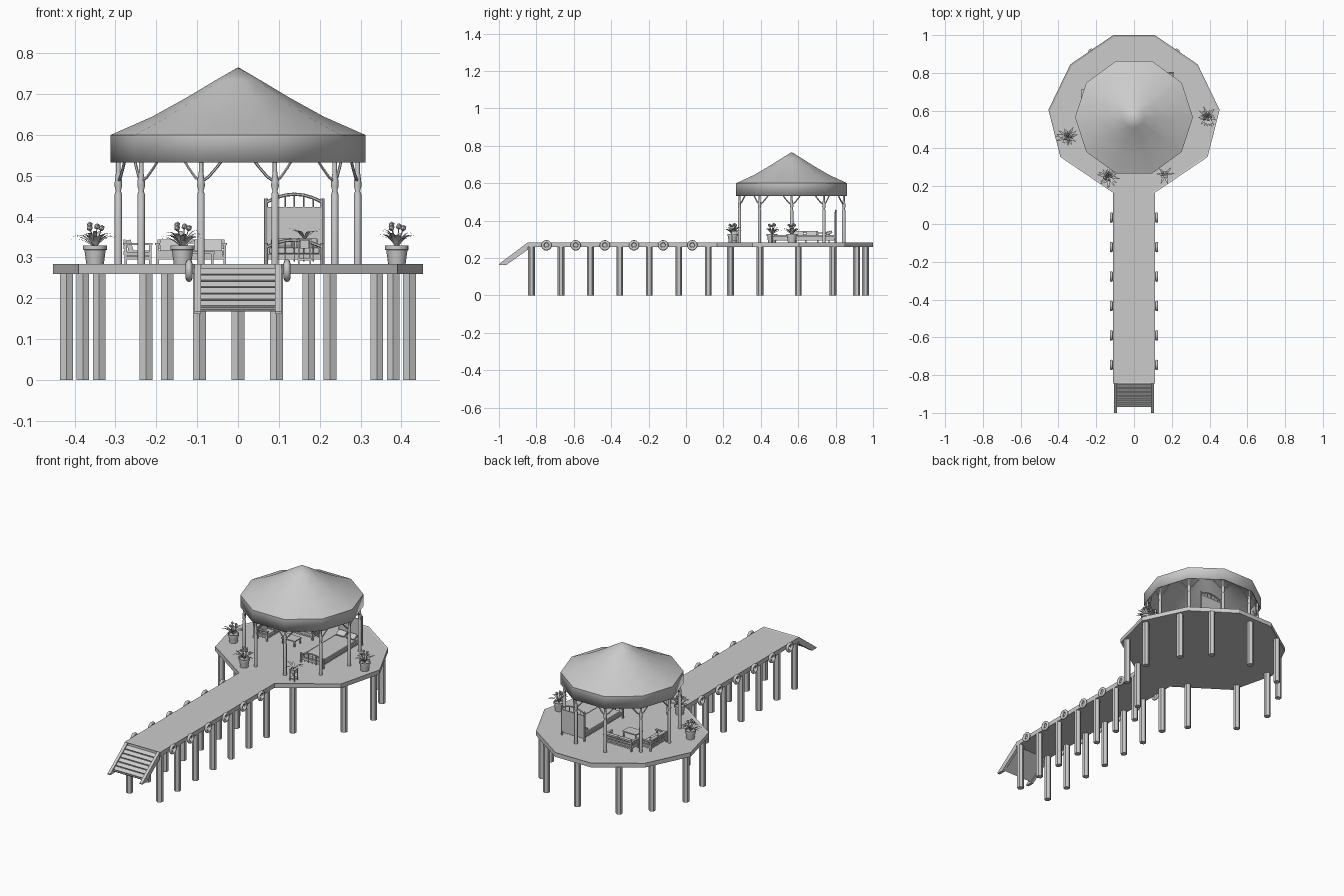
import bpy, bmesh, math, random
from mathutils import Vector, Matrix

random.seed(4)
if "Cube" in bpy.data.objects:
    bpy.data.objects.remove(bpy.data.objects["Cube"])

grey = bpy.data.materials.new("plain_grey")
grey.use_nodes = True
COLOUR = (0.6, 0.6, 0.6, 1)
grey.diffuse_color = COLOUR
grey.node_tree.nodes["Principled BSDF"].inputs["Base Color"].default_value = COLOUR

DECK = 0.281
CY = 0.565  # centre of the round platform


def finish(name, bm, smooth=None):
    bmesh.ops.recalc_face_normals(bm, faces=bm.faces)
    mesh = bpy.data.meshes.new(name)
    bm.to_mesh(mesh)
    bm.free()
    mesh.materials.append(grey)
    ob = bpy.data.objects.new(name, mesh)
    bpy.context.collection.objects.link(ob)
    if smooth:
        bpy.ops.object.select_all(action="DESELECT")
        ob.select_set(True)
        bpy.context.view_layer.objects.active = ob
        bpy.ops.object.shade_smooth_by_angle(angle=math.radians(smooth))
    return ob


def box(bm, centre, size, rot=Matrix()):
    m = Matrix.Translation(centre) @ rot @ Matrix.Diagonal((*size, 1))
    bmesh.ops.create_cube(bm, size=1, matrix=m)


def rod(bm, a, b, r, sides=6):
    a, b = Vector(a), Vector(b)
    turn = (b - a).to_track_quat("Z", "Y").to_matrix().to_4x4()
    bmesh.ops.create_cone(bm, cap_ends=True, segments=sides, radius1=r, radius2=r,
                          depth=(b - a).length, matrix=Matrix.Translation((a + b) / 2) @ turn)


def lathe(bm, profile, sides, x=0, y=0, close=True):
    rings = []
    for r, z in profile:
        angles = [math.tau * i / sides for i in range(sides)]
        rings.append([bm.verts.new((x + r * math.cos(t), y + r * math.sin(t), z)) for t in angles])
    for low, high in zip(rings, rings[1:]):
        for i in range(sides):
            j = (i + 1) % sides
            bm.faces.new((low[i], low[j], high[j], high[i]))
    if close:
        bm.faces.new(rings[0])
        bm.faces.new(rings[-1])


def prism(bm, points, vector):
    face = bm.faces.new([bm.verts.new(p) for p in points])
    out = bmesh.ops.extrude_face_region(bm, geom=[face])
    verts = [v for v in out["geom"] if isinstance(v, bmesh.types.BMVert)]
    bmesh.ops.translate(bm, verts=verts, vec=vector)
    return [f for f in out["geom"] if isinstance(f, bmesh.types.BMFace)]


# Platform and walkway in one outline, with a low raised border
half = [(0.11, -0.845), (0.11, 0.165), (0.39, 0.355), (0.453, 0.605), (0.337, 0.845), (0.11, 1.0)]
outline = half + [(-x, y) for x, y in reversed(half)]
bm = bmesh.new()
top = prism(bm, [(x, y, 0.26) for x, y in outline], (0, 0, 0.024))
bmesh.ops.recalc_face_normals(bm, faces=bm.faces)
bmesh.ops.inset_region(bm, faces=top, thickness=0.01)
bmesh.ops.translate(bm, verts=top[0].verts, vec=(0, 0, DECK - 0.284))
finish("deck", bm)

# Hexagonal stilts
spots = [(0.094, -0.826 + 0.1575 * i) for i in range(7)]
spots += [(0.173, 0.238), (0.38, 0.396), (0.42, 0.6), (0.34, 0.786), (0.225, 0.912)]
bm = bmesh.new()
for x, y in spots + [(-x, y) for x, y in spots] + [(0, 0.96)]:
    rod(bm, (x, y, 0), (x, y, 0.262), 0.018)
stilts = finish("stilts", bm)

# Sloping entry ramp with side boards and slats
bm = bmesh.new()
side = [(-0.845, 0.284), (-1.0, 0.168), (-1.0, 0.162), (-0.962, 0.162), (-0.845, 0.245)]
for x in (-0.107, 0.091):
    prism(bm, [(x, y, z) for y, z in side], (0.016, 0, 0))
slope = Matrix.Rotation(math.atan2(0.115, 0.152), 4, "X")
box(bm, (0, -0.905, 0.217), (0.184, 0.152, 0.008), slope)
for i in range(6):
    t = (i + 0.5) / 6
    box(bm, (0, -0.968 + 0.123 * t, 0.178 + 0.093 * t), (0.184, 0.021, 0.008), slope)
finish("ramp", bm)

# Life rings along both walkway edges
for i in range(6):
    for s in (-1, 1):
        bpy.ops.mesh.primitive_torus_add(
            location=(s * 0.12, -0.746 + 0.156 * i, 0.268), rotation=(0, math.pi / 2, 0),
            major_segments=20, minor_segments=8, major_radius=0.02, minor_radius=0.008)
        ring = bpy.context.object
        ring.name = "life_ring"
        ring.data.materials.append(grey)
        bpy.ops.object.shade_smooth()

# Pavilion roof: ten-sided tent with a straight skirt
bm = bmesh.new()
lathe(bm, [(0.312, 0.532), (0.312, 0.6), (0.21, 0.645), (0.125, 0.692), (0.055, 0.734),
           (0.002, 0.765)], 10, 0, CY, close=False)
bmesh.ops.remove_doubles(bm, verts=bm.verts, dist=0.003)
roof = finish("roof", bm, 40)
shell = roof.modifiers.new("thickness", "SOLIDIFY")
shell.thickness = 0.004

# Turned posts and curved braces
turned = [(0.009, DECK), (0.009, 0.455), (0.006, 0.463), (0.0095, 0.475), (0.0085, 0.49),
          (0.0055, 0.51), (0.0055, 0.6)]
bm = bmesh.new()
braces = bmesh.new()
corners = [Vector((0.293 * math.cos(i * math.tau / 10), CY + 0.293 * math.sin(i * math.tau / 10), 0))
           for i in range(10)]
for i, p in enumerate(corners):
    lathe(bm, turned, 10, p.x, p.y)
    for q in (corners[i - 1], corners[(i + 1) % 10]):
        d = (q - p).normalized()
        path = [p + d * a + Vector((0, 0, z))
                for a, z in ((0, 0.485), (0.018, 0.497), (0.038, 0.52), (0.062, 0.552))]
        for a, b in zip(path, path[1:]):
            rod(braces, a, b, 0.0035)
finish("posts", bm, 40)
finish("braces", braces, 40)


# Plants: arching blades around a stem point
def leaves(name, x, y, z, count, reach, height):
    bm = bmesh.new()
    for i in range(count):
        turn = math.tau * i / count + random.uniform(-0.2, 0.2)
        out = Vector((math.cos(turn), math.sin(turn), 0))
        across = Vector((-out.y, out.x, 0))
        far = reach * random.uniform(0.6, 1.05)
        tall = height * (1.15 - 0.6 * far / reach) * random.uniform(0.8, 1.1)
        rows = []
        for k in range(6):
            t = k / 5
            mid = Vector((x, y, z)) + out * far * t + Vector((0, 0, tall * (2.4 * t - 1.5 * t * t)))
            w = across * (0.001 + 0.0045 * math.sin(math.pi * t))
            rows.append((bm.verts.new(mid - w), bm.verts.new(mid + w)))
        for a, b in zip(rows, rows[1:]):
            bm.faces.new((a[0], a[1], b[1], b[0]))
    finish(name, bm, 50)


pot = [(0.021, DECK), (0.026, 0.318), (0.029, 0.319), (0.029, 0.329), (0.025, 0.329), (0.024, 0.322)]
for x, y in ((0.389, 0.566), (-0.35, 0.46), (-0.136, 0.25)):
    bm = bmesh.new()
    lathe(bm, pot, 16, x, y)
    finish("plant_pot", bm, 40)
    leaves("plant_leaves", x, y, 0.322, 18, 0.06, 0.058)
    bm = bmesh.new()
    for i in range(5):
        a = i * math.tau / 5
        tip = (x + 0.016 * math.cos(a), y + 0.016 * math.sin(a), 0.372 + 0.004 * (i % 3))
        rod(bm, (x, y, 0.322), tip, 0.0012, 4)
        bmesh.ops.create_icosphere(bm, subdivisions=1, radius=0.008, matrix=Matrix.Translation(tip))
    finish("flowers", bm)

# Small plant on a legged stand
SX, SY = 0.163, 0.26
bm = bmesh.new()
for sx in (-1, 1):
    for sy in (-1, 1):
        box(bm, (SX + sx * 0.014, SY + sy * 0.014, 0.313), (0.004, 0.004, 0.064))
for z in (0.295, 0.343):
    box(bm, (SX, SY, z), (0.034, 0.034, 0.004))
box(bm, (SX, SY, 0.332), (0.022, 0.022, 0.02))
finish("plant_stand", bm)
leaves("stand_leaves", SX, SY, 0.343, 6, 0.05, 0.05)

# Bed with an arched spindle headboard
BX, HEAD, FOOT = 0.138, 0.8, 0.46
bm = bmesh.new()
box(bm, (BX, (HEAD + FOOT) / 2, 0.302), (0.13, HEAD - FOOT, 0.014))
for s in (-1, 1):
    box(bm, (BX + s * 0.068, (HEAD + FOOT) / 2, 0.312), (0.006, HEAD - FOOT, 0.012))
    rod(bm, (BX + s * 0.069, HEAD, DECK), (BX + s * 0.069, HEAD, 0.445), 0.005, 8)
    rod(bm, (BX + s * 0.069, FOOT, DECK), (BX + s * 0.069, FOOT, 0.335), 0.005, 8)
box(bm, (BX, HEAD, 0.365), (0.134, 0.006, 0.118))


def arch(y, base, rise, foot):
    pts = [Vector((BX + 0.069 * t, y, base + rise * (1 - t * t))) for t in (-1, -0.67, -0.33, 0, 0.33, 0.67, 1)]
    for a, b in zip(pts, pts[1:]):
        rod(bm, a, b, 0.004)
    for p in pts[1:-1]:
        rod(bm, (p.x, y, foot), p, 0.002)


arch(HEAD, 0.435, 0.02, 0.42)
arch(FOOT, 0.325, 0.018, 0.29)
finish("bed", bm)
bm = bmesh.new()
box(bm, (BX, 0.63, 0.316), (0.124, 0.32, 0.016))
for s in (-1, 1):
    box(bm, (BX + s * 0.031, 0.765, 0.334), (0.052, 0.036, 0.014), Matrix.Rotation(0.5, 4, "X"))
bedding = finish("mattress_and_pillows", bm)
soft = bedding.modifiers.new("soft_edges", "BEVEL")
soft.width, soft.segments = 0.004, 2


# Slatted sofas, built facing the front and then turned
def sofa(x, y, angle, length):
    bm = bmesh.new()
    for s in (-1, 1):
        for v in (-0.03, 0.03):
            box(bm, (s * length / 2, v, 0.026), (0.007, 0.007, 0.052))
        box(bm, (s * length / 2, 0, 0.052), (0.012, 0.072, 0.006))
        box(bm, (s * length / 2, 0, 0.028), (0.004, 0.06, 0.008))
        box(bm, (s * length / 4, -0.003, 0.029), (length / 2 - 0.008, 0.056, 0.014))
        box(bm, (s * length / 4, 0.02, 0.047), (length / 2 - 0.014, 0.012, 0.03), Matrix.Rotation(-0.25, 4, "X"))
    box(bm, (0, 0, 0.018), (length, 0.066, 0.008))
    for z in (0.03, 0.044, 0.058):
        box(bm, (0, 0.033, z), (length, 0.005, 0.009))
    finish("sofa", bm).matrix_world = Matrix.Translation((x, y, DECK)) @ Matrix.Rotation(angle, 4, "Z")


sofa(-0.115, 0.735, 0, 0.165)
sofa(-0.245, 0.635, math.pi / 2, 0.14)

# Low table
bm = bmesh.new()
box(bm, (-0.1, 0.615, 0.312), (0.085, 0.06, 0.006))
for sx in (-1, 1):
    for sy in (-1, 1):
        box(bm, (-0.1 + sx * 0.037, 0.615 + sy * 0.025, 0.296), (0.006, 0.006, 0.03))
finish("low_table", bm)
